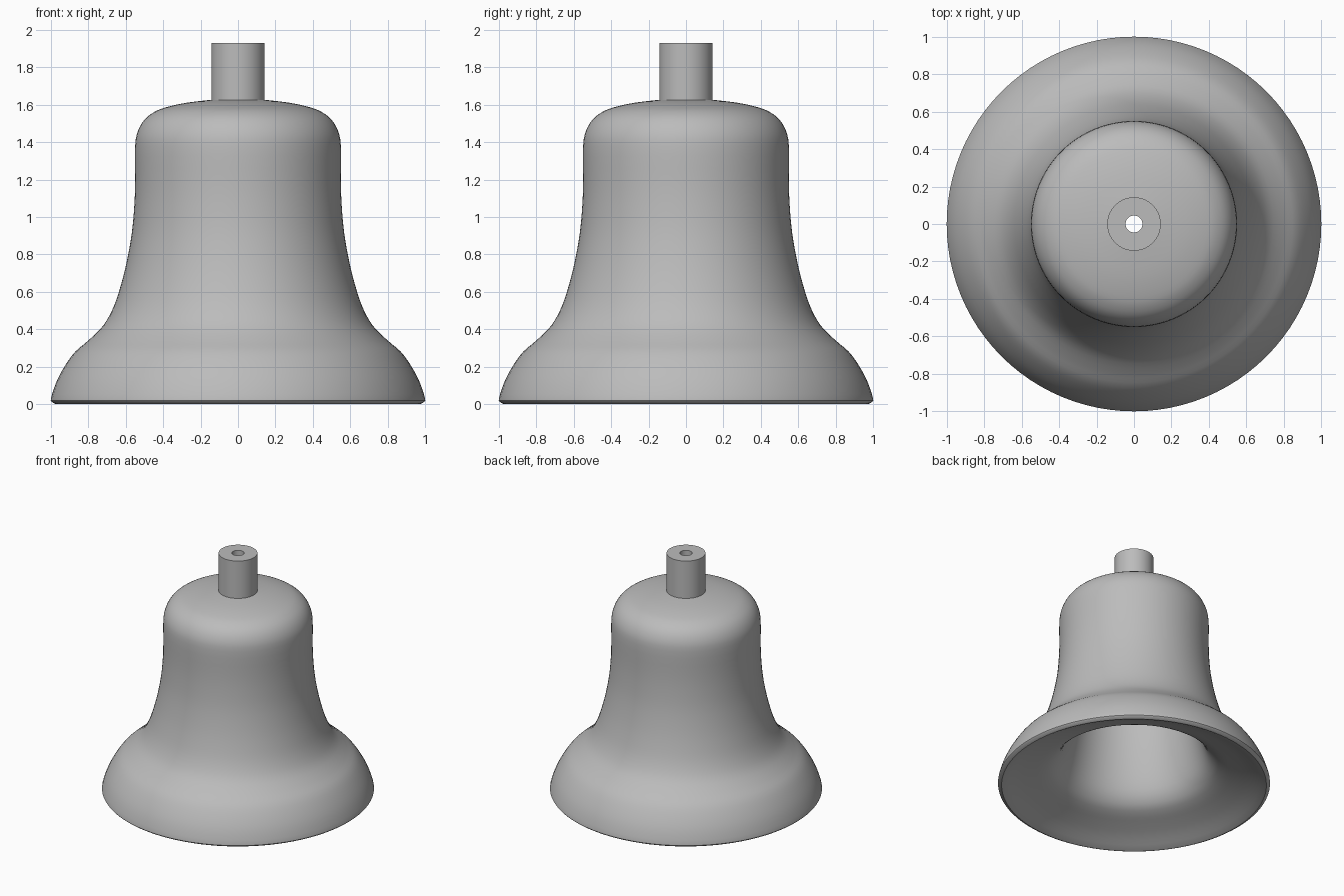
import bpy
import bmesh
import math
from mathutils import Vector

SEGMENTS = 96

cube = bpy.data.objects.get("Cube")
if cube:
    bpy.data.objects.remove(cube)

metal = bpy.data.materials.new("grey metal")
metal.use_nodes = True
metal.diffuse_color = (0.5, 0.5, 0.5, 1)
metal.node_tree.nodes["Principled BSDF"].inputs["Base Color"].default_value = metal.diffuse_color


def smooth_path(points, steps=3):
    """Catmull-Rom curve through (radius, height) points."""
    p = [Vector(q) for q in points]
    p = [2 * p[0] - p[1]] + p + [2 * p[-1] - p[-2]]
    path = []
    for a, b, c, d in zip(p, p[1:], p[2:], p[3:]):
        for i in range(steps):
            t = i / steps
            path.append(b + (c - a) * t / 2 + (2 * a - 5 * b + 4 * c - d) * t**2 / 2
                        + (3 * b - a - 3 * c + d) * t**3 / 2)
    return path + [p[-2]]


def lathe(name, profile):
    """Turn a closed (radius, height) profile around the z axis."""
    bm = bmesh.new()
    verts = [bm.verts.new((r, 0, z)) for r, z in profile]
    edges = [bm.edges.new((a, b)) for a, b in zip(verts, verts[1:] + verts[:1])]
    bmesh.ops.spin(bm, geom=verts + edges, cent=(0, 0, 0), axis=(0, 0, 1),
                   angle=math.tau, steps=SEGMENTS, use_merge=True)
    bmesh.ops.remove_doubles(bm, verts=bm.verts, dist=0.0001)
    bmesh.ops.recalc_face_normals(bm, faces=bm.faces)
    mesh = bpy.data.meshes.new(name)
    bm.to_mesh(mesh)
    bm.free()
    mesh.materials.append(metal)
    obj = bpy.data.objects.new(name, mesh)
    bpy.context.collection.objects.link(obj)
    bpy.ops.object.select_all(action="DESELECT")
    obj.select_set(True)
    bpy.context.view_layer.objects.active = obj
    bpy.ops.object.shade_smooth_by_angle(angle=math.radians(35))
    return obj


# Bell body: outside from lip to crown, then the cavity back down to the lip
outside = smooth_path([
    (0.975, 0), (0.995, 0.012), (1, 0.03), (0.97, 0.12), (0.925, 0.205),
    (0.87, 0.28), (0.8, 0.34), (0.72, 0.42), (0.665, 0.52), (0.625, 0.64),
    (0.593, 0.77), (0.567, 0.92), (0.554, 1.07), (0.55, 1.2), (0.55, 1.38),
    (0.535, 1.46), (0.5, 1.52), (0.45, 1.56), (0.39, 1.585), (0.28, 1.61),
    (0.14, 1.627), (0.1, 1.63)])
cavity = smooth_path([
    (0.1, 1.52), (0.25, 1.5), (0.38, 1.43), (0.42, 1.3), (0.42, 1),
    (0.44, 0.7), (0.48, 0.45), (0.53, 0.27), (0.59, 0.18), (0.66, 0.135),
    (0.75, 0.1), (0.85, 0.06), (0.96, 0.005)])
lathe("bell_body", outside + cavity)

# Stem: a tube through the crown, open all the way down
lathe("stem", [(0.143, 1.52), (0.143, 1.93), (0.045, 1.93), (0.045, 1.52)])
